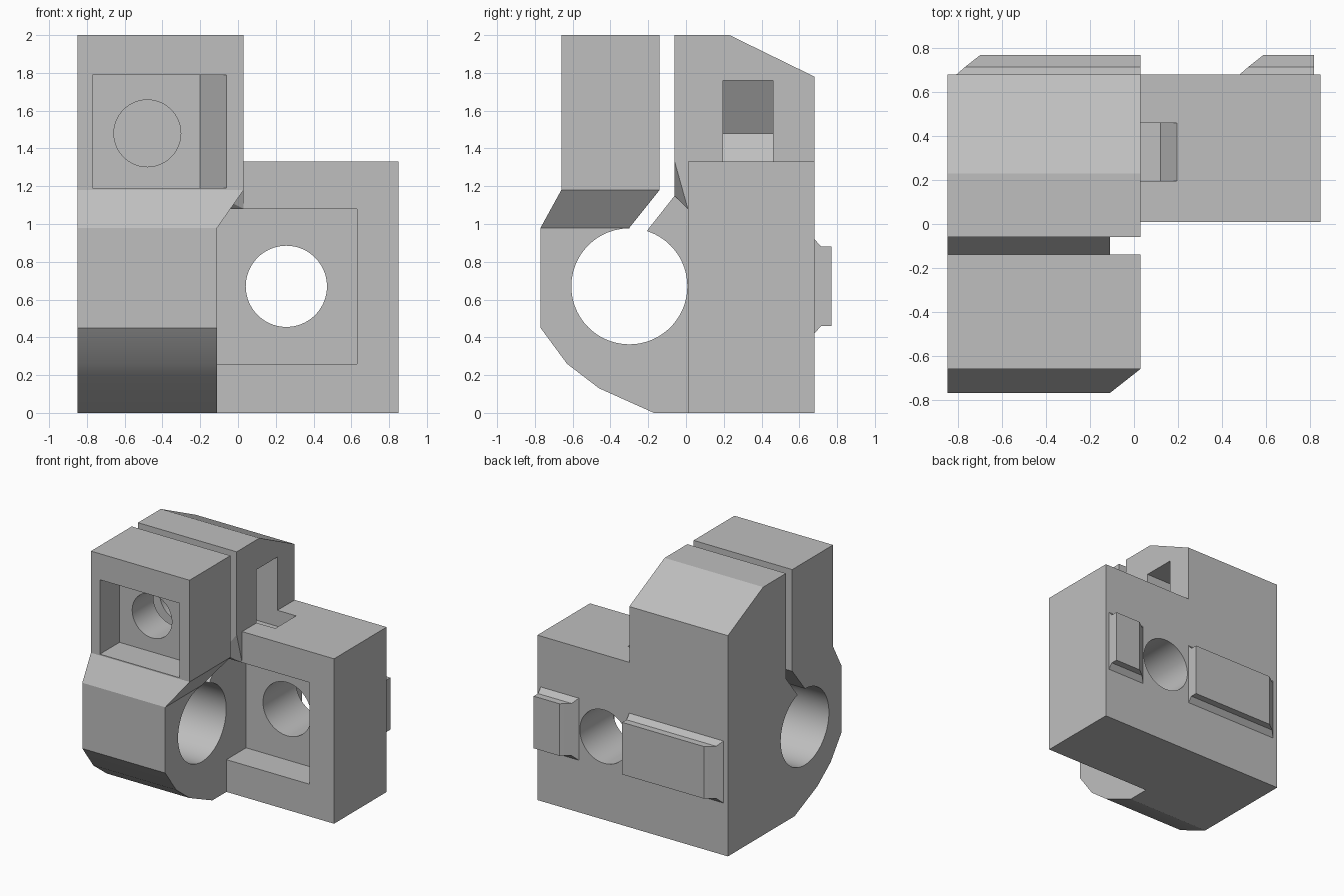
import bpy, bmesh, math
from mathutils import Matrix, Vector

cube = bpy.data.objects.get("Cube")
if cube:
    bpy.data.objects.remove(cube, do_unlink=True)

GREY = (0.52, 0.52, 0.52, 1)
grey = bpy.data.materials.new("plain grey")
grey.use_nodes = True
grey.diffuse_color = GREY
grey.node_tree.nodes["Principled BSDF"].inputs["Base Color"].default_value = GREY


def finish(name, bm):
    bmesh.ops.recalc_face_normals(bm, faces=bm.faces[:])
    mesh = bpy.data.meshes.new(name)
    bm.to_mesh(mesh)
    bm.free()
    mesh.materials.append(grey)
    ob = bpy.data.objects.new(name, mesh)
    bpy.context.collection.objects.link(ob)
    return ob


def hull(name, points):
    bm = bmesh.new()
    for p in points:
        bm.verts.new(p)
    res = bmesh.ops.convex_hull(bm, input=bm.verts[:])
    spare = [v for v in bm.verts if not v.link_faces]
    bmesh.ops.delete(bm, geom=spare, context='VERTS')
    bmesh.ops.dissolve_limit(bm, angle_limit=0.001, verts=bm.verts[:], edges=bm.edges[:])
    return finish(name, bm)


def box(name, x, y, z):
    return hull(name, [(a, b, c) for a in x for b in y for c in z])


def section(x, yz):
    return [(x, y, z) for y, z in yz]


def prism(name, x0, x1, yz):
    bm = bmesh.new()
    face = bm.faces.new([bm.verts.new(p) for p in section(x0, yz)])
    res = bmesh.ops.extrude_face_region(bm, geom=[face])
    moved = [g for g in res["geom"] if isinstance(g, bmesh.types.BMVert)]
    bmesh.ops.translate(bm, verts=moved, vec=(x1 - x0, 0, 0))
    return finish(name, bm)


def rod(name, centre, radius, length, axis):
    bm = bmesh.new()
    turn = Vector((0, 0, 1)).rotation_difference(Vector(axis)).to_matrix().to_4x4()
    bmesh.ops.create_cone(bm, cap_ends=True, segments=96, radius1=radius, radius2=radius,
                          depth=length, matrix=Matrix.Translation(centre) @ turn)
    return finish(name, bm)


def combine(body, tool, operation):
    mod = body.modifiers.new(operation, 'BOOLEAN')
    mod.operation, mod.solver, mod.object = operation, 'EXACT', tool
    bpy.context.view_layer.update()
    graph = bpy.context.evaluated_depsgraph_get()
    mesh = bpy.data.meshes.new_from_object(body.evaluated_get(graph))
    body.modifiers.clear()
    body.data = mesh
    bpy.data.objects.remove(tool, do_unlink=True)


# Clamp profile
body = prism("clamp_body", -0.85, -0.11, [
    (0.68, 0), (-0.17, 0), (-0.46, 0.13), (-0.63, 0.26), (-0.77, 0.45), (-0.77, 0.98),
    (-0.66, 1.18), (-0.66, 2), (0.23, 2), (0.68, 1.78)])

# Mounting block and widened jaws
flare = [(-0.77, 0.98), (-0.30, 0.98), (-0.14, 1.18), (-0.66, 1.18)]
lip = [(-0.06, 1.15), (0.01, 1.08)]
back = [(0.68, 1.08), (0.68, 1.78), (0.23, 2), (-0.06, 2)]
solids = [
    box("mount_block", (-0.85, 0.85), (0.01, 0.68), (0, 1.33)),
    box("front_jaw", (-0.3, 0.03), (-0.66, -0.14), (1.18, 2)),
    hull("front_jaw_flare", section(-0.3, flare) + section(-0.11, flare)
         + section(0.03, flare[2:])),
    hull("rear_jaw", section(-0.3, lip + back) + section(-0.11, lip)
         + section(0.03, back + [(-0.06, 1.33), (0.01, 1.08)])),
]
for solid in solids:
    combine(body, solid, 'UNION')

# Slot, bores, screw pockets and hexagonal nut trap
hexagon = [(cx + 0.323 * math.cos(math.radians(a)), y, 1.48 + 0.323 * math.sin(math.radians(a)))
           for cx in (-0.48, -0.04) for y in (0.195, 0.46) for a in range(0, 360, 60)]
cutters = [
    prism("clamp_slot", -1, 0.2, [(-0.14, 2.1), (-0.14, 1.18), (-0.30, 0.98), (-0.28, 0.8),
                                  (-0.21, 0.96), (-0.06, 1.15), (-0.06, 2.1)]),
    rod("main_bore", (-0.5, -0.30, 0.67), 0.307, 1.2, (1, 0, 0)),
    hull("jaw_pocket", [(x, y, z) for z in (1.19, 1.79) for x, y in
                        ((-0.77, -0.8), (-0.06, -0.8), (-0.06, -0.66),
                         (-0.20, -0.41), (-0.77, -0.41))]),
    rod("jaw_screw_hole", (-0.48, 0.05, 1.48), 0.177, 1.1, (0, 1, 0)),
    hull("nut_trap", hexagon),
    box("block_pocket", (-0.11, 0.63), (-0.05, 0.26), (0.26, 1.08)),
    rod("block_screw_hole", (0.256, 0.5, 0.67), 0.215, 1, (0, 1, 0)),
]
# The block pocket stays behind the clamp and lip
for cutter in cutters:
    if cutter.name == "block_pocket":
        for v in cutter.data.vertices:
            v.co.y = max(v.co.y, 0.005)
    combine(body, cutter, 'DIFFERENCE')

# Locating keys on the back
keys = []
for name, x0, x1 in (("long_key", -0.81, 0.03), ("short_key", 0.48, 0.82)):
    layers = ((0.67, 0, 0.25), (0.68, 0, 0.25), (0.715, 0.04, 0.21), (0.77, 0.11, 0.21))
    parts = []
    for (y0, a0, h0), (y1, a1, h1) in zip(layers[1:], layers[2:]):
        parts.append(hull(name, [(x, y, 0.67 + s * h) for y, a, h in ((y0, a0, h0), (y1, a1, h1))
                                 for x in (x0 + a, x1) for s in (-1, 1)]))
    combine(parts[0], parts[1], 'UNION')
    keys.append(parts[0])

for ob in [body] + keys:
    bpy.ops.object.select_all(action='DESELECT')
    ob.select_set(True)
    bpy.context.view_layer.objects.active = ob
    bpy.ops.object.shade_smooth_by_angle(angle=math.radians(20))
